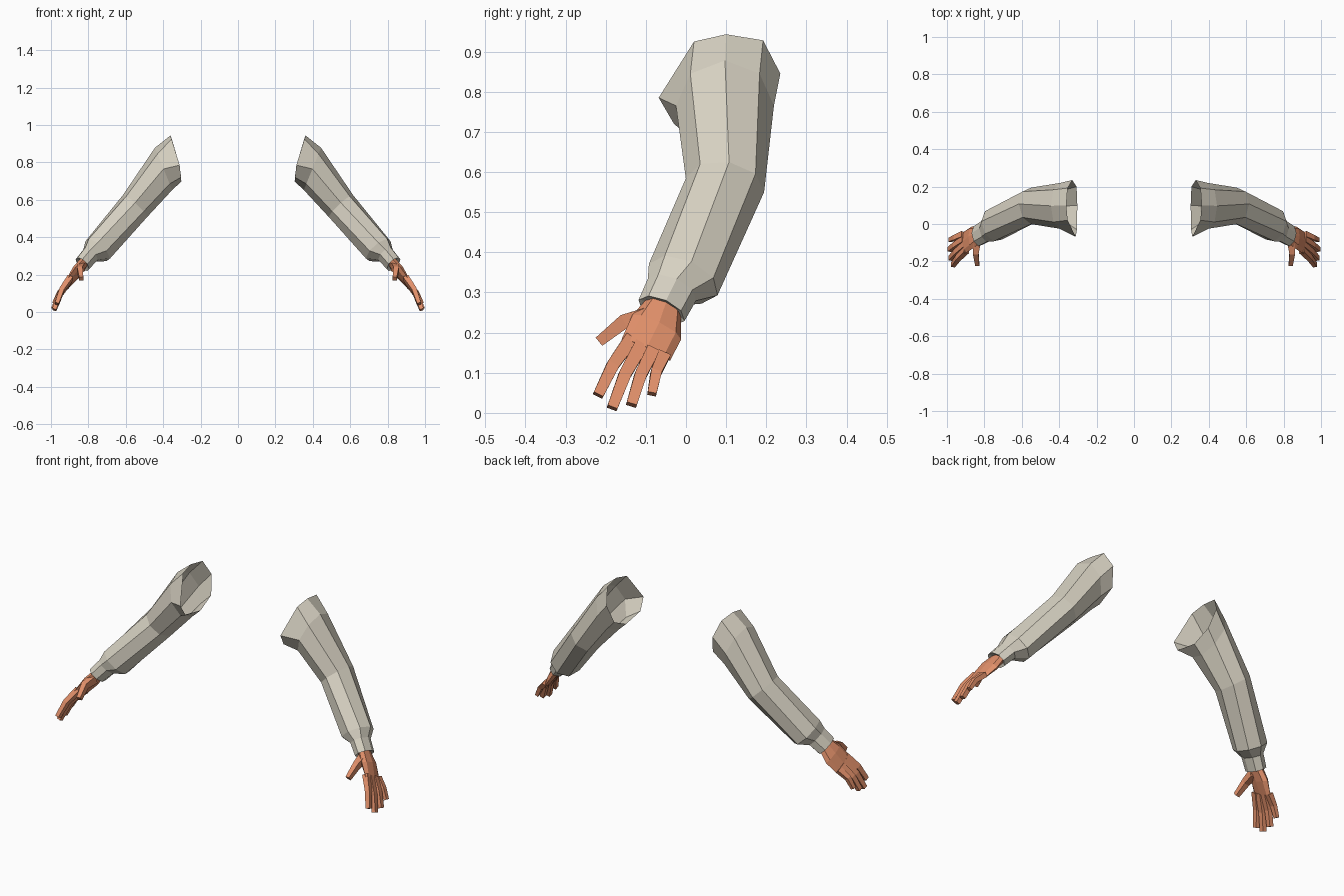
import bpy, math
from mathutils import Vector

if "Cube" in bpy.data.objects:
    bpy.data.objects.remove(bpy.data.objects["Cube"])


def material(name, rgb):
    m = bpy.data.materials.new(name)
    m.diffuse_color = (*rgb, 1)
    m.use_nodes = True
    m.node_tree.nodes["Principled BSDF"].inputs["Base Color"].default_value = m.diffuse_color
    return m


CLOTH = material("warm grey cloth", (0.68, 0.64, 0.54))
SKIN = material("tan skin", (0.76, 0.28, 0.145))


def ring(c, d, ru, rv, n=8):
    """Cross-section at c facing d: ru = half width, rv = half thickness."""
    c, d = Vector(c), Vector(d).normalized()
    u = Vector((1, 0, 0)).cross(d).normalized()
    v = d.cross(u)
    off, k = (math.pi / 4, math.sqrt(2)) if n == 4 else (0, 1)
    pts = []
    for i in range(n):
        a = off + 2 * math.pi * i / n
        pts.append(c + v * math.cos(a) * rv * k + u * math.sin(a) * ru * k)
    return pts


def loft(name, rings, mat, cap_start=False, cap_end=False):
    """Skin a series of rings, mirrored to the other arm."""
    n = len(rings[0])
    verts = [p for r in rings for p in r]
    faces = []
    for j in range(len(rings) - 1):
        for i in range(n):
            a, b = j * n + i, j * n + (i + 1) % n
            faces.append((a, b, b + n, a + n))
    if cap_start:
        faces.append(tuple(reversed(range(n))))
    if cap_end:
        faces.append(tuple(range(len(verts) - n, len(verts))))
    me = bpy.data.meshes.new(name)
    me.from_pydata(verts, [], faces)
    me.materials.append(mat)
    ob = bpy.data.objects.new(name, me)
    bpy.context.collection.objects.link(ob)
    ob.modifiers.new("Mirror", "MIRROR").use_mirror_merge = False
    return ob


# Flared, open shoulder edge: top, then round by the back
shoulder = [Vector(p) for p in (
    (0.362, 0.10, 0.943), (0.355, 0.192, 0.928), (0.33, 0.235, 0.845),
    (0.307, 0.20, 0.745), (0.303, 0.10, 0.698), (0.305, -0.03, 0.72),
    (0.312, -0.068, 0.785), (0.355, 0.02, 0.925))]

# Sleeve
wrist_d = (0.60, -0.33, -0.72)
cuff_top = ring((0.788, -0.035, 0.307), wrist_d, 0.066, 0.049)
loft("sleeve", [
    shoulder,
    ring((0.398, 0.097, 0.765), (0.93, 0, -0.38), 0.122, 0.122),
    ring((0.55, 0.097, 0.567), (0.62, -0.12, -0.68), 0.099, 0.088),
    ring((0.75, -0.007, 0.332), wrist_d, 0.094, 0.083),
    cuff_top], CLOTH)

# Cuff, folding in to the wrist
loft("cuff", [
    cuff_top,
    ring((0.832, -0.061, 0.255), wrist_d, 0.063, 0.046),
    ring((0.826, -0.057, 0.262), wrist_d, 0.042, 0.025)], CLOTH)

# Palm
loft("palm", [
    ring((0.82, -0.053, 0.27), wrist_d, 0.045, 0.026),
    ring((0.866, -0.073, 0.213), (0.6, -0.36, -0.72), 0.068, 0.024),
    ring((0.907, -0.10, 0.157), (0.5, -0.33, -0.75), 0.066, 0.014)],
    SKIN, True, True)


def finger(name, root, tip, bulge, w0, w1):
    root, tip = Vector(root), Vector(tip)
    mid = (root + tip) / 2 + Vector(bulge)
    rings = [ring(root, mid - root, w0, w0 * 0.85, 4),
             ring(mid, tip - root, (w0 + w1) / 2, (w0 + w1) * 0.42, 4),
             ring(tip, tip - mid, w1, w1 * 0.85, 4)]
    loft(name, rings, SKIN, True, True)


# Fingers and thumb
curl = (0.009, -0.004, 0.006)
finger("index_finger", (0.896, -0.137, 0.183), (0.968, -0.219, 0.044), curl, 0.018, 0.013)
finger("middle_finger", (0.902, -0.112, 0.168), (0.982, -0.184, 0.012), curl, 0.018, 0.013)
finger("ring_finger", (0.908, -0.083, 0.155), (0.986, -0.136, 0.020), curl, 0.017, 0.013)
finger("little_finger", (0.912, -0.056, 0.143), (0.984, -0.085, 0.047), curl, 0.016, 0.011)
finger("thumb", (0.838, -0.085, 0.243), (0.838, -0.216, 0.178), (0.008, -0.004, 0.017), 0.023, 0.013)
